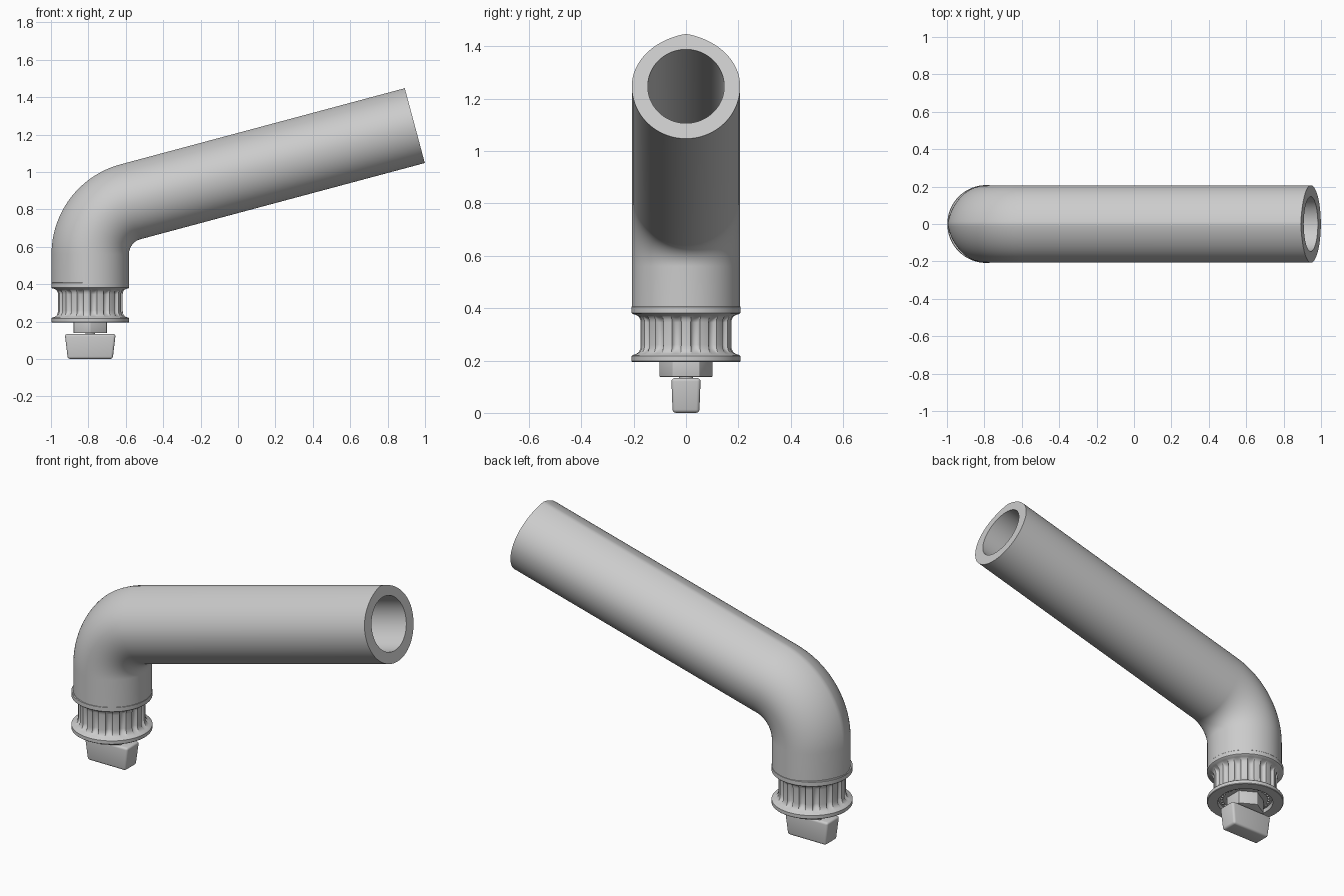
import bpy, bmesh
from math import sin, cos, pi, radians
from mathutils import Vector

if "Cube" in bpy.data.objects:
    bpy.data.objects.remove(bpy.data.objects["Cube"])

CX = -0.79  # axis of the vertical section


def finish(name, bm, angle=35):
    bmesh.ops.recalc_face_normals(bm, faces=bm.faces)
    me = bpy.data.meshes.new(name)
    bm.to_mesh(me)
    bm.free()
    ob = bpy.data.objects.new(name, me)
    bpy.context.collection.objects.link(ob)
    bpy.ops.object.select_all(action='DESELECT')
    ob.select_set(True)
    bpy.context.view_layer.objects.active = ob
    bpy.ops.object.shade_smooth_by_angle(angle=radians(angle))
    return ob


def skin(bm, rings, wrap=False, caps=False):
    loops = [[bm.verts.new(p) for p in r] for r in rings]
    n = len(loops[0])
    for i in range(len(loops) if wrap else len(loops) - 1):
        a, b = loops[i], loops[(i + 1) % len(loops)]
        for j in range(n):
            k = (j + 1) % n
            bm.faces.new((a[j], a[k], b[k], b[j]))
    if caps:
        bm.faces.new(loops[0])
        bm.faces.new(loops[-1])


# Bent hollow pipe: frames are (centre, outward direction)
R, SEG = 0.29, 96
B = Vector((CX + R, 0, 0.56))
frames = [(Vector((CX, 0, 0.40)), Vector((-1, 0, 0)))]
for i in range(25):
    a = radians(75 * i / 24)
    u = Vector((-cos(a), 0, sin(a)))
    frames.append((B + R * u, u))
end, u = frames[-1]
frames.append((end + Vector((sin(a), 0, cos(a))) * 1.574, u))


def section(c, u, r, peak):
    pts = []
    for j in range(SEG):
        t = 2 * pi * j / SEG
        rr = r
        if sin(t) > 0:  # outer half comes to a soft ridge
            f = min(t, pi - t)
            rr -= peak * sin(2 * f) * f / (pi / 2)
        pts.append(c + u * (rr * sin(t)) + Vector((0, rr * cos(t), 0)))
    return pts


bm = bmesh.new()
outer = [section(c, u, 0.207, 0.016) for c, u in frames]
inner = [section(c, u, 0.146, 0) for c, u in reversed(frames)]
skin(bm, outer + inner, wrap=True)
finish("bent_pipe", bm)

# Fluted collar: (radius, height, flute depth)
profile = [(0.095, 0.215, 0), (0.145, 0.215, 0), (0.150, 0.195, 0), (0.205, 0.195, 0),
           (0.208, 0.198, 0), (0.208, 0.217, 0), (0.204, 0.221, 0), (0.190, 0.225, 0),
           (0.180, 0.233, 0.004), (0.175, 0.245, 0.012), (0.173, 0.260, 0.015),
           (0.173, 0.345, 0.015), (0.175, 0.357, 0.012), (0.180, 0.367, 0.004),
           (0.190, 0.374, 0), (0.204, 0.378, 0), (0.208, 0.382, 0),
           (0.208, 0.405, 0), (0.205, 0.409, 0), (0.14, 0.409, 0)]
FLUTES, PER = 15, 16
rings = []
for r, z, d in profile:
    ring = []
    for j in range(FLUTES * PER):
        t = 2 * pi * j / (FLUTES * PER)
        s = abs((j % PER) / PER - 0.5) / 0.25  # groove sits mid-period
        rr = r - d * (max(0, 1 - s * s)) ** 0.5
        ring.append((CX + rr * cos(t), rr * sin(t), z))
    rings.append(ring)
bm = bmesh.new()
skin(bm, rings, caps=True)
finish("fluted_collar", bm)

# Ring of small beads under the collar
bm = bmesh.new()
for j in range(30):
    t = 2 * pi * j / 30
    res = bmesh.ops.create_uvsphere(bm, u_segments=8, v_segments=6, radius=0.007)
    bmesh.ops.translate(bm, verts=res["verts"],
                        vec=(CX + 0.128 * cos(t), 0.128 * sin(t), 0.214))
finish("collar_beads", bm)


def prism(name, sides, r, z0, z1, bevel=0):
    bm = bmesh.new()
    skin(bm, [[(CX + r * sin(2 * pi * j / sides), r * cos(2 * pi * j / sides), z)
               for j in range(sides)] for z in (z0, z1)], caps=True)
    if bevel:
        bmesh.ops.bevel(bm, geom=bm.edges[:], offset=bevel, segments=2,
                        profile=0.5, affect='EDGES')
    return finish(name, bm)


# Hex nut with corners along y, and thin stem
prism("hex_nut", 6, 0.102, 0.138, 0.22, 0.002)
prism("stem", 32, 0.026, 0.11, 0.15)

# Tapered thumb key
bm = bmesh.new()
skin(bm, [[(CX + sx * w, sy * d, z) for sx, sy in ((-1, -1), (1, -1), (1, 1), (-1, 1))]
          for w, d, z in ((0.120, 0.051, 0), (0.136, 0.056, 0.133))], caps=True)
bmesh.ops.bevel(bm, geom=bm.edges[:], offset=0.013, segments=4, profile=0.5, affect='EDGES')
finish("thumb_key", bm)
